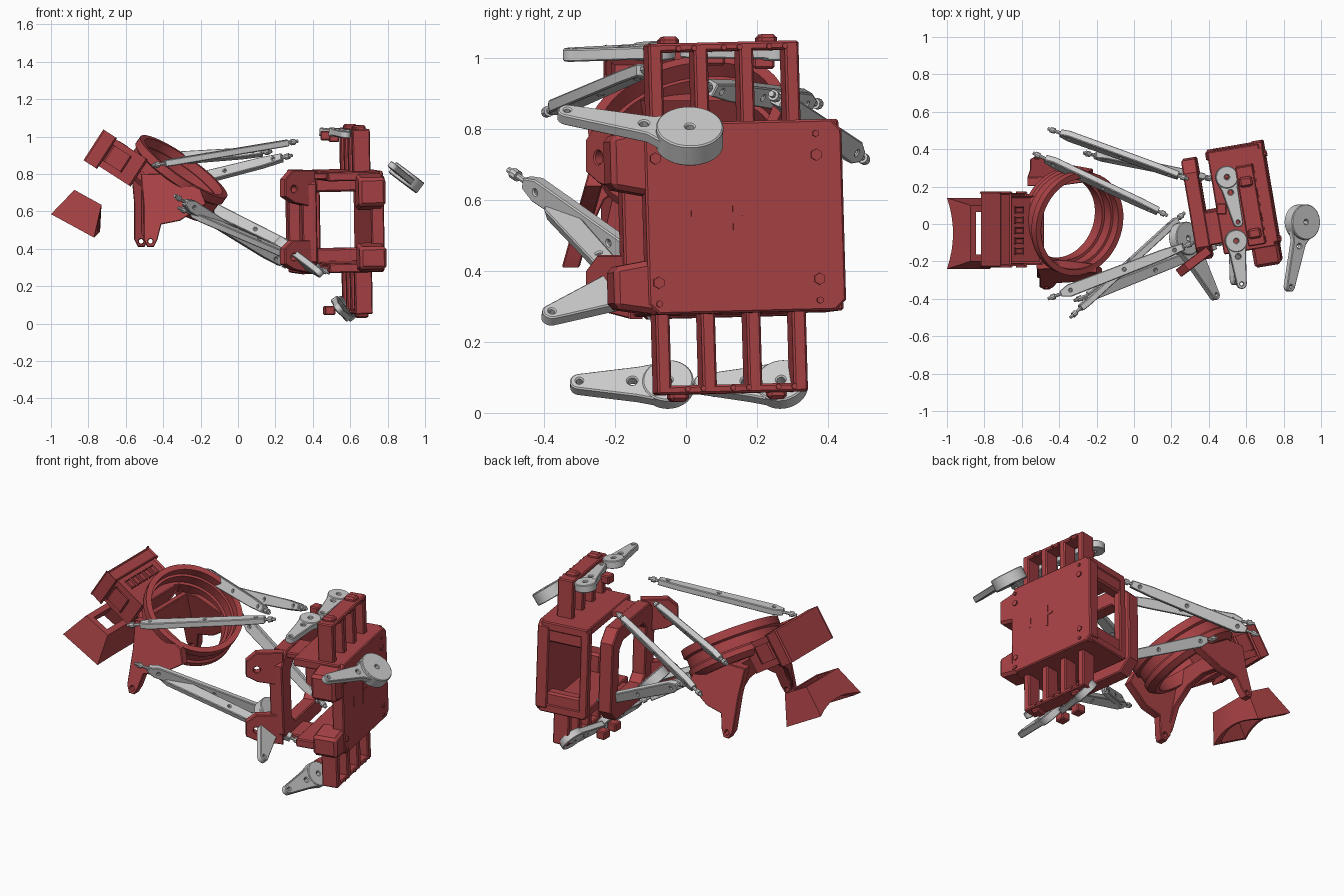
import bpy, bmesh
from math import pi, cos, sin, radians
from mathutils import Vector as V, Matrix as M

if "Cube" in bpy.data.objects:
    bpy.data.objects.remove(bpy.data.objects["Cube"])

red = bpy.data.materials.new("red_plastic")
red.diffuse_color = (0.40, 0.055, 0.06, 1)
red.use_nodes = True
red.node_tree.nodes["Principled BSDF"].inputs["Base Color"].default_value = red.diffuse_color


def add(name, mesh, mat=None, smooth=False):
    ob = bpy.data.objects.new(name, mesh)
    bpy.context.collection.objects.link(ob)
    if mat:
        mesh.materials.append(mat)
    if smooth:
        bpy.context.view_layer.objects.active = ob
        bpy.ops.object.select_all(action='DESELECT')
        ob.select_set(True)
        bpy.ops.object.shade_smooth_by_angle(angle=radians(30))
    return ob


def frame(o, x, z):
    """Matrix with the given origin, x axis and approximate z axis."""
    x = V(x).normalized()
    y = V(z).cross(x).normalized()
    m = M((x, y, x.cross(y))).transposed().to_4x4()
    m.translation = V(o)
    return m


def box(name, m, lo, hi, mat=red, bevel=0.006, taper=1.0):
    """Box between two corners; taper scales its -y end."""
    bm = bmesh.new()
    bmesh.ops.create_cube(bm, size=1)
    lo, hi = V(lo), V(hi)
    for v in bm.verts:
        k = taper if v.co.y < 0 else 1
        c = V((v.co.x, v.co.y, v.co.z * k))
        v.co = m @ V([(lo[i] + hi[i]) / 2 + c[i] * (hi[i] - lo[i]) for i in range(3)])
    if bevel:
        bmesh.ops.bevel(bm, geom=bm.edges[:], offset=bevel, segments=1, affect='EDGES')
    me = bpy.data.meshes.new(name)
    bm.to_mesh(me)
    return add(name, me, mat)


def circle(x, y, r, n=20):
    return [(x + r * cos(2 * pi * i / n), y + r * sin(2 * pi * i / n)) for i in range(n)]


def prism(name, loops, m, thick, mat=None, bevel=0.004):
    """Flat outline with holes, extruded about its own plane."""
    cu = bpy.data.curves.new(name, 'CURVE')
    cu.dimensions, cu.fill_mode = '2D', 'BOTH'
    cu.extrude, cu.bevel_depth, cu.bevel_resolution = thick / 2 - bevel, bevel, 0
    cu.offset = -bevel
    for loop in loops:
        s = cu.splines.new('POLY')
        s.points.add(len(loop) - 1)
        for p, c in zip(s.points, loop):
            p.co = (c[0], c[1], 0, 1)
        s.use_cyclic_u = True
    tmp = bpy.data.objects.new(name + "_tmp", cu)
    bpy.context.collection.objects.link(tmp)
    me = bpy.data.meshes.new_from_object(tmp.evaluated_get(bpy.context.evaluated_depsgraph_get()))
    bpy.data.objects.remove(tmp)
    me.transform(m)
    return add(name, me, mat, True)


def cyl(name, p, q, r, mat=None, n=16):
    p, q = V(p), V(q)
    bm = bmesh.new()
    m = M.Translation((p + q) / 2) @ (q - p).to_track_quat('Z', 'Y').to_matrix().to_4x4()
    bmesh.ops.create_cone(bm, cap_ends=True, segments=n, radius1=r, radius2=r,
                          depth=(q - p).length, matrix=m)
    me = bpy.data.meshes.new(name)
    bm.to_mesh(me)
    return add(name, me, mat, True)


# Push rods: flat perforated bar with a pin at each end
rods = [((-.46, .51, .71), (.29, .24, .90), (0, .5, 1)),
        ((-.54, .38, .87), (.18, .045, .92), (0, .6, 1)),
        ((-.46, -.40, .845), (.32, -.10, .975), (-.4, 1, 0)),
        ((-.34, -.50, .685), (.27, .06, .30), (.3, 0, 1)),
        ((-.32, -.41, .62), (.49, -.09, .27), (0, 1, .3)),
        ((-.27, .38, .68), (.42, .24, .34), (0, .3, 1))]
for i, (p, q, w) in enumerate(rods):
    p, q = V(p), V(q)
    L, d = (q - p).length, (q - p).normalized()
    m = frame(p, d, d.cross(V(w)))
    a, b = .09 * L, .93 * L
    outline = [(a, -.016), (a + .05, -.034), (b - .12, -.028), (b, -.02),
               (b, .02), (b - .12, .028), (a + .05, .034), (a, .016)]
    holes = [circle(a + (b - a) * t, 0, .008, 10) for t in (.08, .52, .93)]
    prism(f"rod_bar_{i}", [outline] + holes, m, .036)
    cyl(f"rod_pin_{i}", p, q, .009, n=8)
    for e, t in (("start", .035), ("end", .965)):
        c = p.lerp(q, t)
        cyl(f"rod_{e}_collar_{i}", c - d * .012, c + d * .012, .016, n=10)

# Servo horns: round hub with a tapering arm
horns = [((.90, .01, .78), (.83, -.335, .84), (.6, 0, .8), .095, .07, .55),
         ((.27, -.08, .385), (.43, -.38, .275), (.76, 0, .65), .09, .06, .9),
         ((.495, .25, 1.02), (.555, .01, 1.02), (.1, 0, 1), .06, .045, .9),
         ((.545, -.09, 1.02), (.575, -.32, 1.01), (.1, 0, 1), .06, .045, .9),
         ((.555, -.05, .08), (.54, -.30, .08), (.8, 0, .6), .072, .045, .9),
         ((.575, .27, .08), (.54, .05, .08), (.8, 0, .6), .072, .045, .9)]
for i, (c, t, n, r, th, k) in enumerate(horns):
    c, t, n = V(c), V(t), V(n).normalized()
    L = (t - c).length
    m = frame(c, t - c, n)
    arm = [(r * .2, -r * .95), (r * 1.2, -r * (.8 * k)), (L, -.027)]
    arm += [(L + .027 * cos(a), .027 * sin(a)) for a in [-pi / 2 + pi * j / 8 for j in range(1, 8)]]
    arm += [(L, .027), (r * 1.2, r * (.8 * k)), (r * .2, r * .95)]
    prism(f"horn_arm_{i}", [arm, circle(L, 0, .009, 12), circle(r * 1.4, 0, .013, 12)], m, .036)
    prism(f"horn_hub_{i}", [circle(0, 0, r, 36), circle(0, 0, .012, 14)], m, th)
for i, (x, y, z) in enumerate(((.465, .08, 1.01), (.51, .22, 1.0), (.48, .1, .075), (.49, -.02, .075))):
    box(f"horn_mount_{i}", M.Translation((x, y, z)), (-.025, -.03, -.03), (.03, .03, .02))

# Base housing, turned slightly like the whole rack
B = M.Translation((.62, .13, .55)) @ M.Rotation(radians(9.6), 4, 'Z') @ M.Rotation(radians(1.4), 4, 'X') \
    @ M.Rotation(radians(-1.2), 4, 'Y')
R90 = M(((0, 0, 1, 0), (1, 0, 0, 0), (0, 1, 0, 0), (0, 0, 0, 1)))  # profile (y, z) extruded along x


def octagon(y0, y1, z, c):
    return [(y0 + c, -z), (y1 - c, -z), (y1, -z + c), (y1, z - c),
            (y1 - c, z), (y0 + c, z), (y0, z - c), (y0, -z + c)]


bolts = [(y, z) for y in (-.235, .225) for z in (-.24, -.18, .17, .23)]
prism("outer_plate", [octagon(-.265, .30, .27, .03)], B @ M.Translation((.085, 0, 0)) @ R90, .07, red, .006)
for i, (y, z) in enumerate(bolts):
    r = .017 if abs(z) < .2 else .01
    cyl(f"bolt_{i}", B @ V((.11, y, z)), B @ V((.127, y, z)), r, red, 6)
for i, (y, z, w, h) in enumerate([(-.13, 0, .007, .028), (-.01, 0, .008, .065), (.01, .01, .02, .007)]):
    box(f"plate_rib_{i}", B, (.11, y - w, z - h), (.123, y + w, z + h), bevel=0)
for s, nm in ((1, "upper"), (-1, "lower")):
    z0, z1 = sorted((s * .22, s * .27))
    box(f"{nm}_slab", B, (-.18, -.26, z0), (.1, .295, z1))
    z0, z1 = sorted((s * .06, s * .265) if s > 0 else (s * .11, s * .272))
    box(f"{nm}_gusset", B, (-.03, -.36, z0), (.115, -.22, z1), bevel=.015, taper=.72)
    z0, z1 = sorted((s * .15, s * .24))
    box(f"{nm}_rear_corner", B, (-.17, .22, z0), (.08, .29, z1), bevel=.01)
    # bridge from the housing to the inner frame
    z0, z1 = sorted((s * .23, s * .265))
    box(f"{nm}_bridge", B, (-.32, -.2, z0), (-.17, -.02, z1))
box("rear_post", B, (-.19, .25, -.26), (-.14, .295, .26))

# Servo rack: three open cells above and below the housing
for s, nm in ((1, "upper"), (-1, "lower")):
    for i in range(4):
        y = -.215 + i * .13
        z0, z1 = sorted((s * .24, s * .495))
        box(f"{nm}_rack_wall_{i}", B, (-.04, y - .02, z0), (.055, y + .02, z1))
    z0, z1 = sorted((s * .47, s * .495))
    box(f"{nm}_rack_cap", B, (-.04, -.235, z0), (.055, .195, z1))
    for y in (-.17, .11):
        z0, z1 = sorted((s * .485, s * .515))
        box(f"{nm}_rack_knob", B, (-.03, y - .027, z0), (.04, y + .027, z1), bevel=.01)
    for i, y in enumerate((-.15, -.105, -.02, .025, .11, .155)):
        cyl(f"{nm}_rack_screw_{i}", B @ V((.05, y, s * .48)), B @ V((.062, y, s * .48)), .008, red, 8)

# Inner frame with an opening and two drilled lugs
F = B @ M.Translation((-.285, 0, 0))
prism("inner_frame", [octagon(-.27, .27, .275, .07), octagon(-.16, .18, .18, .04)], F @ R90, .08, red, .006)
for nm, z, h in (("upper", .72, .10), ("lower", .355, .09)):
    m = frame((.40, -.14, z), (-.17, -.13, 0), (.6, -.8, 0))
    k = 1 if m.col[1][2] > 0 else -1
    hexa = [(0, -h), (.14, -h * .75), (.205, -h * .4), (.205, h * .5), (.15, h), (0, h)]
    prism(f"{nm}_lug", [[(x, y * k) for x, y in hexa], circle(.145, 0, .018)], m, .05, red)

# Tilted lens ring: stepped lathe profile
T = frame((-.29, 0, .84), (.8, 0, -.56), (.56, -.2, .79))
prof = [(.25, 0), (.282, 0), (.282, -.045), (.268, -.055), (.268, -.11), (.28, -.12), (.28, -.15),
        (.25, -.18), (.22, -.18), (.22, -.11), (.236, -.11), (.236, -.05), (.25, -.05), (.25, -.02)]
bm = bmesh.new()
N = 56
rings = [[bm.verts.new(T @ V((r * cos(2 * pi * j / N), r * sin(2 * pi * j / N), h))) for r, h in prof] for j in range(N)]
for j in range(N):
    a, b = rings[j], rings[(j + 1) % N]
    for k in range(len(prof)):
        l = (k + 1) % len(prof)
        bm.faces.new((a[k], b[k], b[l], a[l]))
bmesh.ops.recalc_face_normals(bm, faces=bm.faces[:])
me = bpy.data.meshes.new("lens_ring")
bm.to_mesh(me)
add("lens_ring", me, red, True)

# Splayed side legs under the ring, each ending in a drilled lug
leg = [(-.57, .80), (-.555, .64), (-.555, .45), (-.535, .41), (-.50, .41), (-.48, .45),
       (-.46, .53), (-.36, .55), (-.22, .64), (-.25, .72), (-.42, .80)]
for nm, y, dx, s in (("front", -.22, .05, -1), ("rear", .23, 0, 1)):
    # shear: the leg moves outward as it goes down
    m = M(((1, 0, 0, dx), (0, -.28 * s, -1, y + .22 * s), (0, 1, 0, 0), (0, 0, 0, 1)))
    prism(f"{nm}_leg", [leg, circle(-.518, .44, .012, 14)], m, .05, red)
# Arched web across the back between the legs
arch = [(-.24, .80), (.25, .80), (.32, .47), (.25, .60), (.13, .68), (0, .70), (-.12, .68), (-.23, .60), (-.29, .47)]
prism("leg_arch", [arch], M.Translation((-.50, 0, 0)) @ R90, .035, red)

# Block joining the ring to the eyepiece, with raised slot bars
T2 = frame((-.66, -.03, .895), (-.84, 0, .54), (.54, 0, .84))
box("ring_block", T2, (-.15, -.18, -.08), (.10, .18, .07), bevel=.01)
box("block_rim", T2, (.05, -.195, -.10), (.12, .195, .08), bevel=.008)
for s in (-1, 1):
    box("block_side_window", T2, (-.07, s * .185 - .01, -.045), (.03, s * .185 + .01, .04), bevel=.008)
for i in range(5):
    box(f"block_slot_bar_{i}", T2, (-.03, -.12 + i * .055, .06), (.02, -.09 + i * .055, .078), bevel=.004)

# Flared eyepiece: hollow four-sided funnel with a curved face edge
small, large = ((-.875, .715), (-.73, .635)), ((-1.0, .585), (-.77, .46))
K = 8
bm = bmesh.new()


def rim(ends, w, shrink, bow):
    (ax, az), (bx, bz) = [V(ends[0]).lerp(V(ends[1]), t) for t in (shrink, 1 - shrink)]
    w = w * (1 - 1.2 * shrink)
    ys = [-w + 2 * w * k / K for k in range(K + 1)]
    pts = [(ax, y, az) for y in ys] + [(bx, y, bz) for y in reversed(ys)]
    return [bm.verts.new((x + .65 * bow * (1 - (y / w) ** 2), y - .05, z + .6 * bow * (1 - (y / w) ** 2)))
            for x, y, z in pts]


loops = [rim(small, .15, 0, 0), rim(large, .19, 0, .05), rim(large, .19, .12, .05), rim(small, .15, .2, 0)]
for a, b in zip(loops, loops[1:] + loops[:1]):
    for i in range(len(a)):
        j = (i + 1) % len(a)
        bm.faces.new((a[i], a[j], b[j], b[i]))
bmesh.ops.recalc_face_normals(bm, faces=bm.faces[:])
me = bpy.data.meshes.new("eyepiece")
bm.to_mesh(me)
add("eyepiece", me, red, True)
